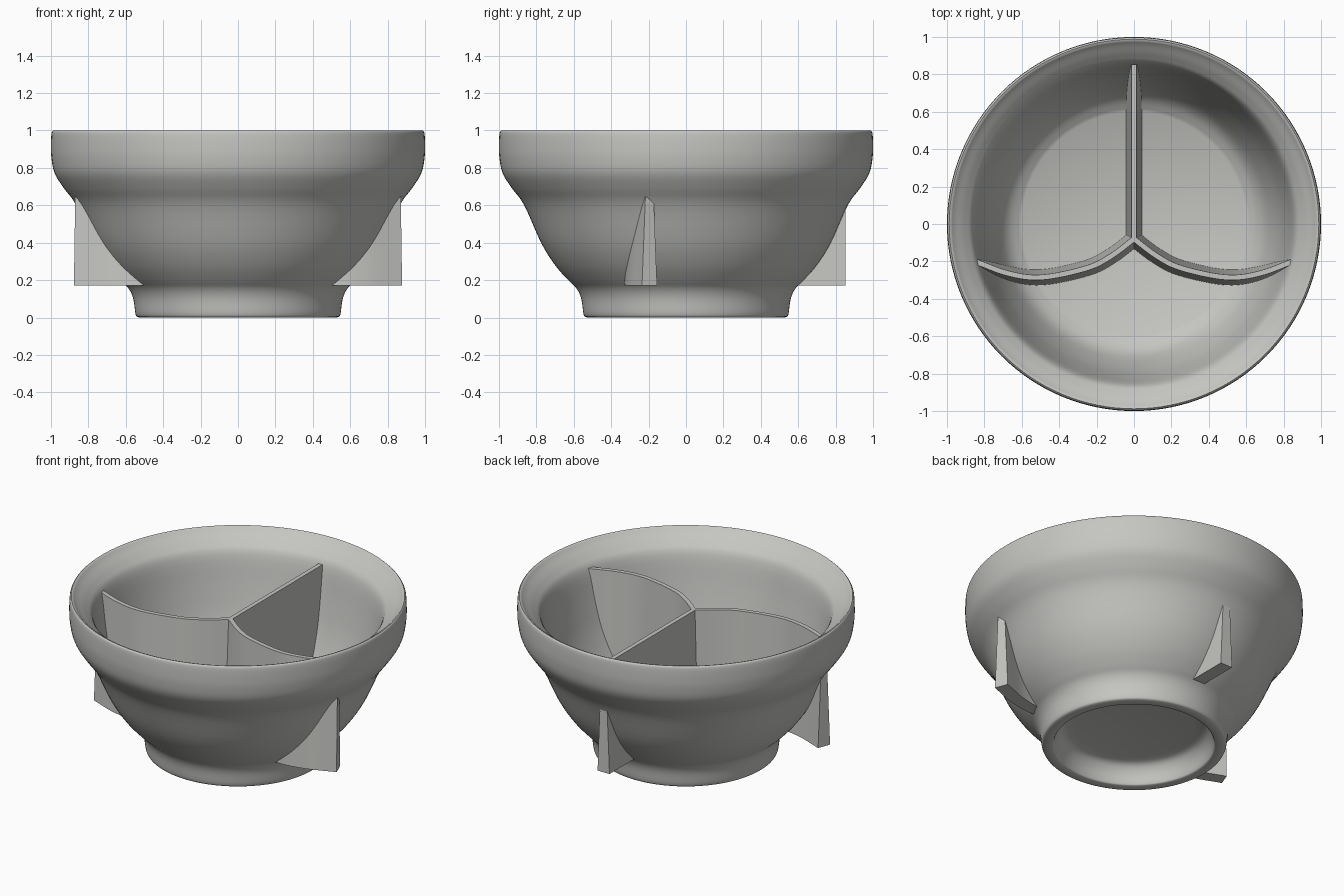
import bpy
import bmesh
import math
from mathutils import Vector, Matrix

old_cube = bpy.data.objects.get("Cube")
if old_cube:
    bpy.data.objects.remove(old_cube, do_unlink=True)

# Single warm grey material
grey = bpy.data.materials.new("warm_grey")
grey.use_nodes = True
grey.diffuse_color = (0.56, 0.56, 0.54, 1)
shader = next(n for n in grey.node_tree.nodes if n.type == "BSDF_PRINCIPLED")
shader.inputs["Base Color"].default_value = grey.diffuse_color
shader.inputs["Roughness"].default_value = 0.6


def smooth_path(points, steps):
    """Catmull-Rom curve through 2D points."""
    pts = [Vector(p) for p in points]
    pts = [2 * pts[0] - pts[1]] + pts + [2 * pts[-1] - pts[-2]]
    path = []
    for a, b, c, d in zip(pts, pts[1:], pts[2:], pts[3:]):
        for i in range(steps):
            t = i / steps
            path.append(0.5 * (2 * b + (c - a) * t
                               + (2 * a - 5 * b + 4 * c - d) * t ** 2
                               + (3 * b - a - 3 * c + d) * t ** 3))
    return path + [pts[-2]]


def finish(bm, name, angle):
    bmesh.ops.recalc_face_normals(bm, faces=bm.faces)
    mesh = bpy.data.meshes.new(name)
    bm.to_mesh(mesh)
    bm.free()
    mesh.materials.append(grey)
    obj = bpy.data.objects.new(name, mesh)
    bpy.context.collection.objects.link(obj)
    bpy.ops.object.select_all(action="DESELECT")
    obj.select_set(True)
    bpy.context.view_layer.objects.active = obj
    bpy.ops.object.shade_smooth_by_angle(angle=math.radians(angle))
    return obj


# Bowl: hollow foot, flared outside, thin lip, inner wall and flat floor
underside = [(0.36, 0.13), (0.42, 0.115), (0.455, 0.07), (0.475, 0.01), (0.485, 0)]
outside = [(0.53, 0), (0.547, 0.015), (0.56, 0.1), (0.585, 0.155), (0.63, 0.2),
           (0.70, 0.28), (0.775, 0.4), (0.865, 0.6), (0.93, 0.69), (0.98, 0.77),
           (0.997, 0.85), (1, 0.92), (0.997, 0.985), (0.988, 1)]
inside = [(0.978, 0.997), (0.955, 0.975), (0.9, 0.93), (0.857, 0.87), (0.82, 0.68),
          (0.78, 0.5), (0.72, 0.33), (0.67, 0.25), (0.6, 0.2)]
profile = [Vector((0, 0.13))]
for section in (underside, outside, inside):
    profile += smooth_path(section, 4)
profile.append(Vector((0, 0.2)))

bm = bmesh.new()
verts = [bm.verts.new((r, 0, z)) for r, z in profile]
edges = [bm.edges.new(pair) for pair in zip(verts, verts[1:])]
bmesh.ops.spin(bm, geom=verts + edges, cent=(0, 0, 0), axis=(0, 0, 1),
               angle=math.tau, steps=128, use_merge=True)
bmesh.ops.remove_doubles(bm, verts=bm.verts, dist=0.0002)
finish(bm, "bowl", 40)


# Drafted upright plates: inside they divide the bowl, outside they form fins
def plate(name, path, mirror=1):
    bm = bmesh.new()
    rings = []
    for i, p in enumerate(path):
        tangent = path[min(i + 1, len(path) - 1)] - path[max(i - 1, 0)]
        side = Vector((-tangent.y, tangent.x)).normalized()
        ring = []
        for sign, half, z in ((-1, 0.043, 0.17), (1, 0.043, 0.17),
                              (1, 0.014, 0.88), (-1, 0.014, 0.88)):
            q = p + side * sign * half
            ring.append(bm.verts.new((q.x * mirror, q.y, z)))
        rings.append(ring)
    for a, b in zip(rings, rings[1:]):
        for k in range(4):
            n = (k + 1) % 4
            bm.faces.new((a[k], a[n], b[n], b[k]))
    bm.faces.new(rings[0])
    bm.faces.new(rings[-1])
    finish(bm, name, 30)


curved = smooth_path([(0, -0.08), (0.12, -0.17), (0.25, -0.235), (0.49, -0.285),
                      (0.67, -0.265), (0.862, -0.195)], 6)
plate("left_divider_and_fin", curved)
plate("right_divider_and_fin", curved, -1)
plate("back_divider_and_fin", [Vector((0, -0.09)), Vector((0, 0.852))])
